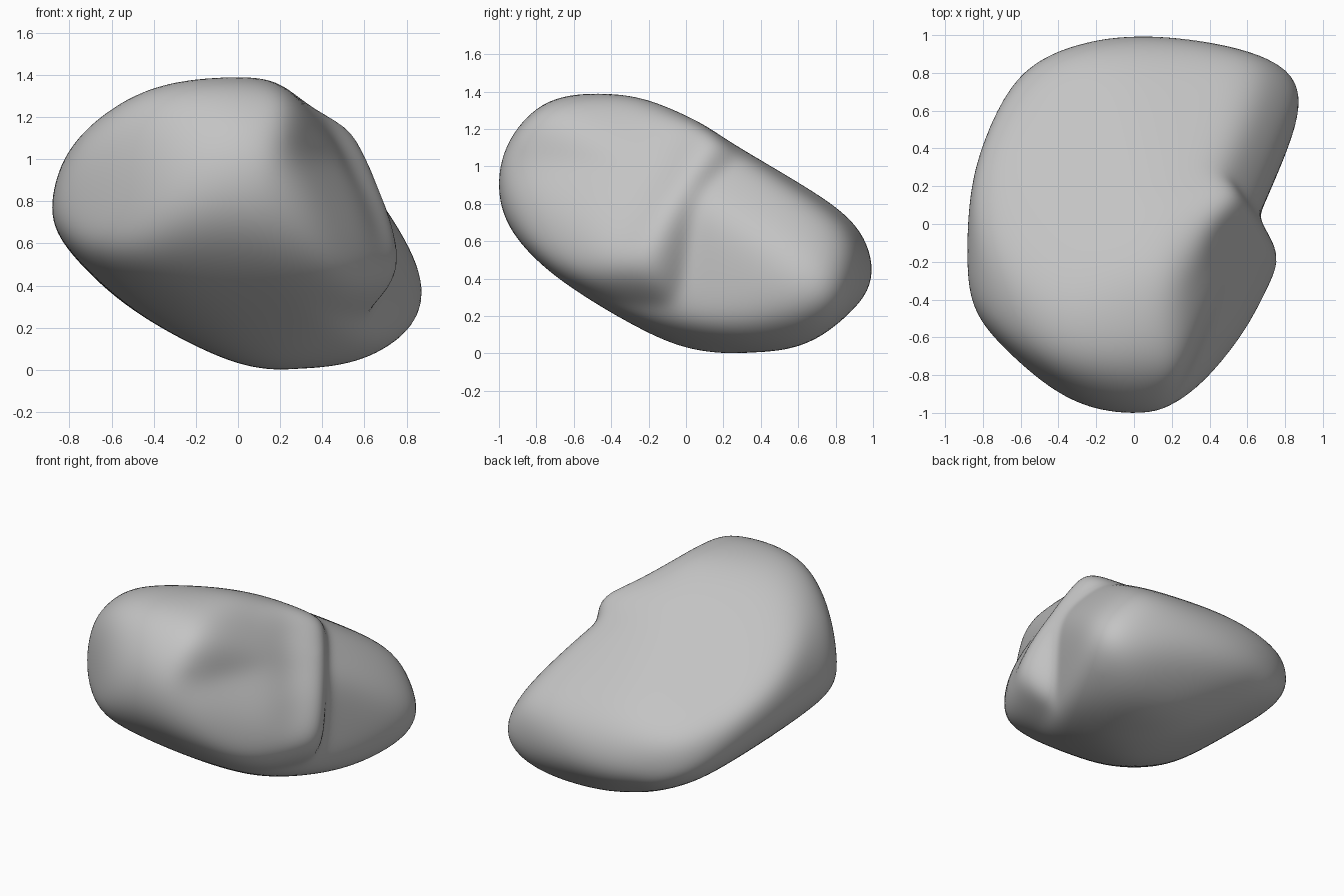
import bpy
import bmesh
import math
from mathutils import Vector

old = bpy.data.objects.get("Cube")
if old:
    bpy.data.objects.remove(old, do_unlink=True)

CENTRE = Vector((-0.05, 0.0, 0.65))
SHARPNESS = 14   # roundness of the edges between facets
BLEND = 50       # softness of the join between lobes


class Facet:
    """A worn flat: its direction, where it should touch, and its working distance."""

    def __init__(self, normal, offset):
        n = Vector(normal)
        self.normal = n.normalized()
        self.target = (offset - n.dot(CENTRE)) / n.length
        self.distance = self.target

    def fit(self, points):
        """Move the facet so that the rounded lobe really touches its target."""
        reach = max(self.normal.dot(p) for p in points)
        moved = self.distance + self.target - reach
        self.distance = min(max(moved, self.target * 0.95), self.target * 1.18)


def facets(rows):
    return [Facet(normal, offset) for normal, offset in rows]


# Broad facets shared by the whole boulder
shared = facets([
    ((0, 0, 1), 1.39), ((0, 0, -1), 0),
    # sides
    ((-1, 0, 0), 0.885), ((0, -1, 0), 1), ((0, 1, 0), 1),
    ((-0.7, -0.7, 0), 0.94), ((-0.4, -0.92, 0), 1), ((0.35, -0.93, 0), 0.97),
    ((-0.7, 0.7, 0), 0.98), ((-0.4, 0.92, 0), 1), ((-0.92, 0.4, 0), 0.91),
    ((0.7, 0.7, 0), 1.14), ((0.3, 0.95, 0), 1.05),
    # sloping top
    ((-0.25, 0.45, 0.86), 1.11), ((0, 0.85, 0.52), 1.13),
    ((-0.42, 0.78, 0.43), 1.18), ((-0.68, -0.07, 0.74), 1.36),
    ((-0.35, 0, 0.94), 1.4), ((-0.93, 0, 0.37), 1.14),
    ((0, -0.7, 0.7), 1.48), ((-0.51, -0.79, 0.34), 1.24),
    # undercut base
    ((-0.05, -0.65, -0.74), 0.15), ((0, -0.85, -0.53), 0.445),
    ((0, -0.5, -0.87), 0.01), ((-0.35, -0.35, -0.87), 0),
    ((-0.7, -0.02, -0.7), 0.17), ((-0.45, 0, -0.89), -0.01),
    ((0, 0.62, -0.78), 0.38), ((-0.35, 0.35, -0.87), 0.167),
    ((0.35, -0.35, -0.87), 0.085),
])

# Front lobe, ending in a lip on the +x side
front_own = facets([
    ((0.7, 0.69, -0.12), 0.4), ((0.79, 0.43, 0.43), 1.01),
    ((0, 0.3, 0.95), 1.205), ((0, 0.7, 0.7), 0.95),
    ((0.35, 0, 0.94), 1.32), ((0.78, -0.3, 0.55), 1.03),
    ((0.6, -0.2, -0.77), 0.18), ((0.8, -0.6, 0), 0.81),
    ((1, 0, 0), 0.77),
])

# Back lobe, starting at the crease behind the lip
back_own = facets([
    ((0.9, -0.4, 0), 0.58), ((0.77, 0, 0.64), 1.05),
    ((0.74, 0.25, 0.61), 1.12), ((0.08, 0.52, 0.85), 1.1),
    ((0.6, 0, -0.8), 0.34), ((1, 0, 0), 0.885),
])


def lobe_radius(direction, planes):
    total = 0.0
    for facet in planes:
        along = facet.normal.dot(direction)
        if along > 0:
            total += (along / facet.distance) ** SHARPNESS
    return total ** (-1 / SHARPNESS)


def radii(direction):
    """Radius of the front lobe, of the back lobe and of both joined."""
    a = lobe_radius(direction, shared + front_own)
    b = lobe_radius(direction, shared + back_own)
    big = max(a, b)
    joined = big * ((a / big) ** BLEND + (b / big) ** BLEND) ** (1 / BLEND)
    return a, b, joined


def sphere(subdivisions):
    ball = bmesh.new()
    bmesh.ops.create_icosphere(ball, subdivisions=subdivisions, radius=1)
    return ball


# Settle the facets against a coarse sphere of directions
probe = sphere(5)
directions = [v.co.normalized() for v in probe.verts]
probe.free()
for _ in range(8):
    sizes = [radii(d) for d in directions]
    for group, which in ((front_own, 0), (back_own, 1), (shared, 2)):
        points = [d * s[which] for d, s in zip(directions, sizes)]
        for facet in group:
            facet.fit(points)

# Shallow hollow running down the face in front of the lip
hollow = [Vector((0.42, -0.06, 1.1)), Vector((0.54, -0.18, 0.88)),
          Vector((0.65, -0.3, 0.65))]

bm = sphere(6)
for v in bm.verts:
    d = v.co.normalized()
    point = CENTRE + d * radii(d)[2]
    dent = sum(math.exp(-((point - p).length / 0.17) ** 2) for p in hollow)
    v.co = point - d * 0.028 * dent

# Soften the crease
for _ in range(6):
    bmesh.ops.smooth_vert(bm, verts=bm.verts, factor=0.5,
                          use_axis_x=True, use_axis_y=True, use_axis_z=True)

mesh = bpy.data.meshes.new("boulder")
bm.to_mesh(mesh)
bm.free()
boulder = bpy.data.objects.new("boulder", mesh)
bpy.context.collection.objects.link(boulder)

# Plain grey stone
stone = bpy.data.materials.new("grey_stone")
stone.use_nodes = True
grey = (0.55, 0.55, 0.55, 1)
stone.diffuse_color = grey
stone.node_tree.nodes["Principled BSDF"].inputs["Base Color"].default_value = grey
mesh.materials.append(stone)

for face in mesh.polygons:
    face.use_smooth = True
